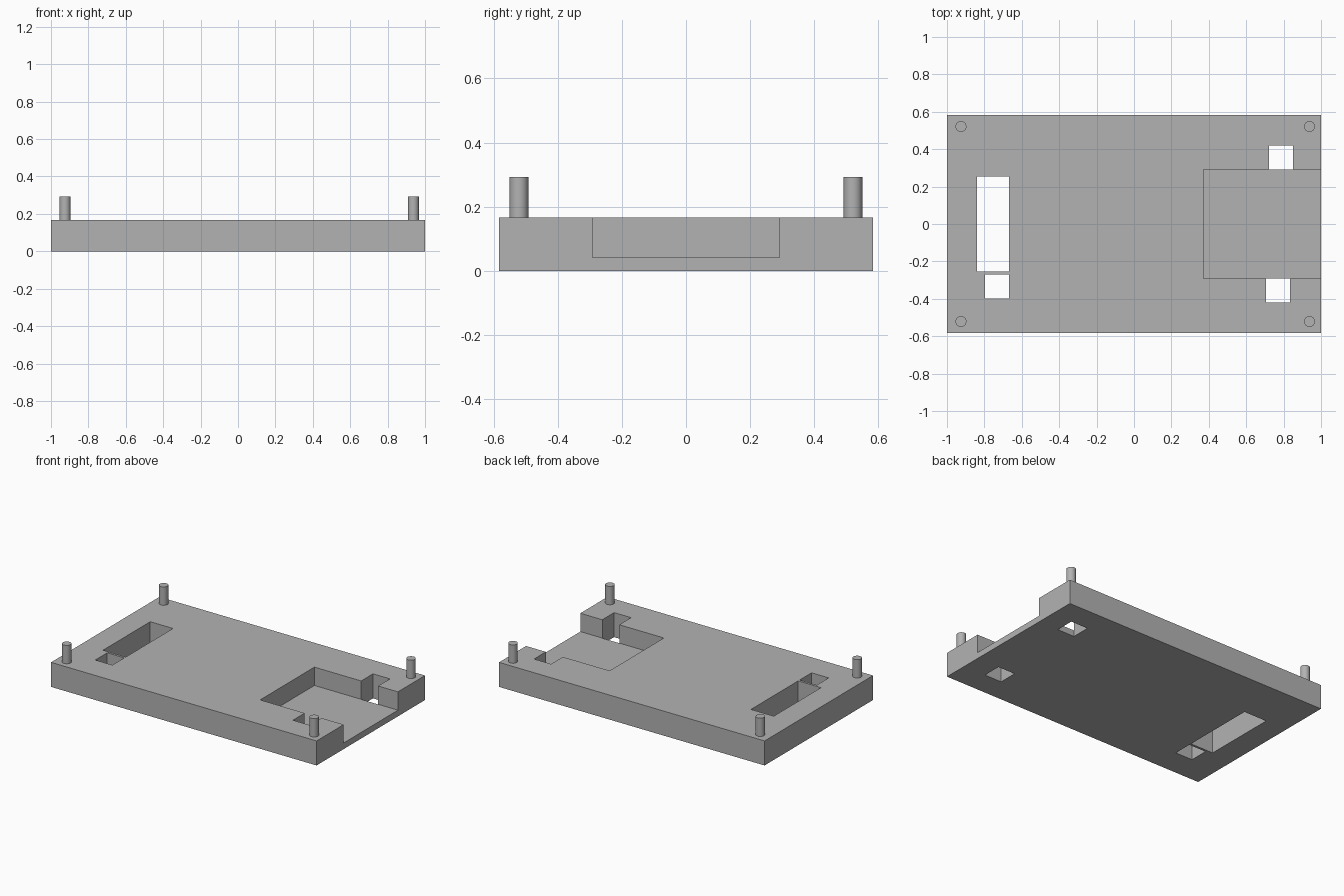
import bpy

if "Cube" in bpy.data.objects:
    bpy.data.objects.remove(bpy.data.objects["Cube"])

grey = bpy.data.materials.new("plain_grey")
grey.use_nodes = True
colour = (0.45, 0.45, 0.45, 1)
grey.diffuse_color = colour
grey.node_tree.nodes["Principled BSDF"].inputs["Base Color"].default_value = colour

HEIGHT = 0.167
PEG_TOP = 0.292


def box(name, x, y, z):
    """Axis-aligned box from (min, max) ranges."""
    bpy.ops.mesh.primitive_cube_add(size=1, location=[sum(r) / 2 for r in (x, y, z)])
    obj = bpy.context.object
    obj.name = name
    obj.scale = [r[1] - r[0] for r in (x, y, z)]
    bpy.ops.object.transform_apply(location=True, scale=True, rotation=False)
    obj.data.materials.append(grey)
    return obj


def cut(target, name, x, y, z=(-0.1, 0.3)):
    """Subtract a box from the target, then discard the cutter."""
    cutter = box(name, x, y, z)
    mod = target.modifiers.new(name, "BOOLEAN")
    mod.operation = "DIFFERENCE"
    mod.solver = "EXACT"
    mod.object = cutter
    bpy.context.view_layer.objects.active = target
    bpy.ops.object.modifier_apply(modifier=name)
    bpy.data.objects.remove(cutter)


# Base plate with an open-ended pocket and through slots
plate = box("base_plate", (-1, 1), (-0.583, 0.583), (0, HEIGHT))
cut(plate, "pocket", (0.371, 1.1), (-0.292, 0.292), (0.042, 0.3))
cut(plate, "long_slot", (-0.839, -0.667), (-0.254, 0.254))
cut(plate, "small_slot", (-0.796, -0.667), (-0.398, -0.27))
cut(plate, "back_notch", (0.723, 0.851), (0.291, 0.419))
cut(plate, "front_notch", (0.707, 0.835), (-0.419, -0.291))

# Corner pegs, sunk slightly into the plate
for side, x in (("right", -0.925), ("left", 0.938)):
    for end, y in (("front", -0.521), ("back", 0.521)):
        bottom = HEIGHT - 0.02
        bpy.ops.mesh.primitive_cylinder_add(
            vertices=32, radius=0.029, depth=PEG_TOP - bottom,
            location=(x, y, (PEG_TOP + bottom) / 2))
        peg = bpy.context.object
        peg.name = f"{end}_{side}_peg"
        peg.data.materials.append(grey)
        bpy.ops.object.shade_smooth_by_angle()
